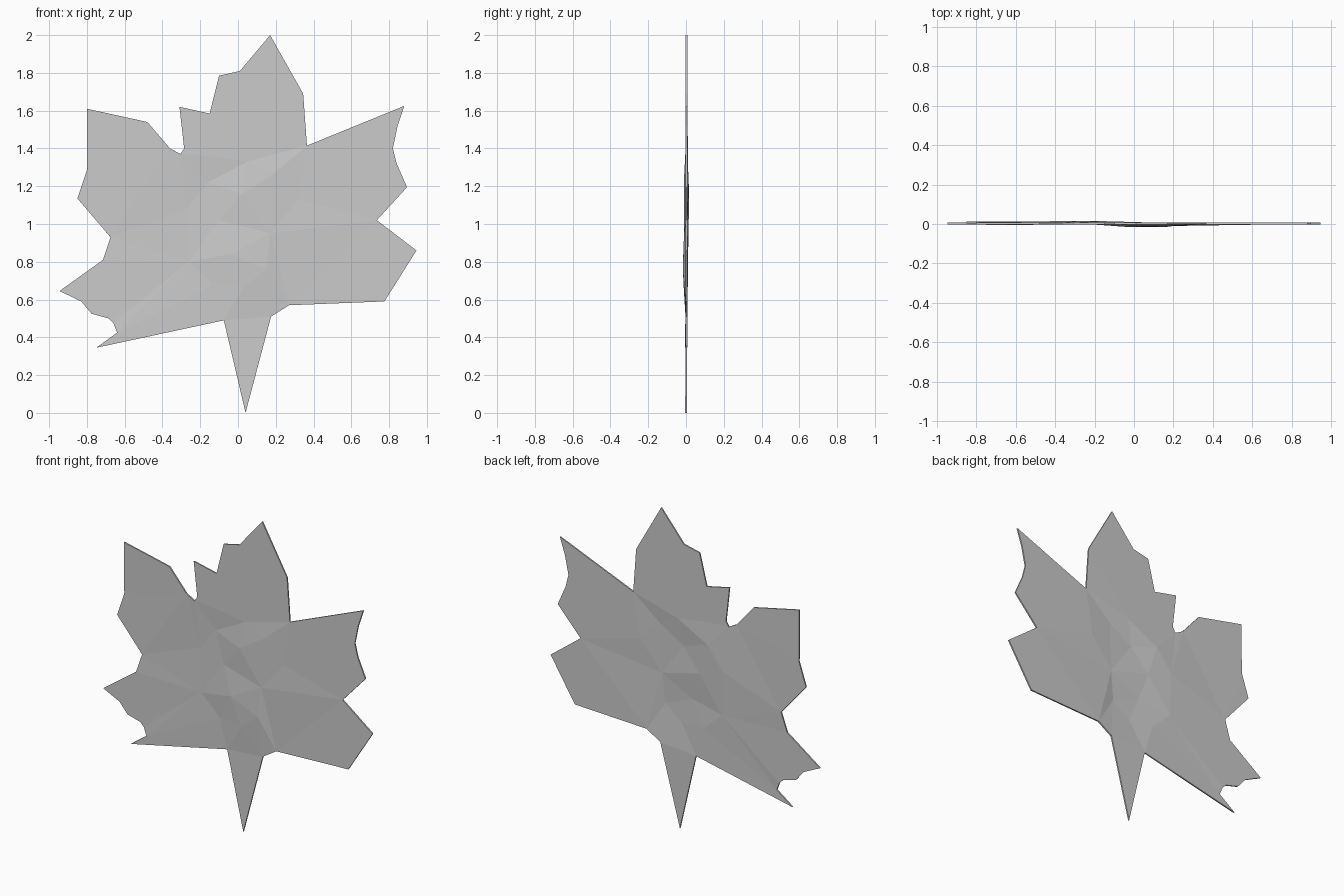
import bpy, bmesh
from mathutils import Vector
from mathutils.geometry import delaunay_2d_cdt

THICK = 0.009

# Leaf silhouette (x, z), clockwise from the top tip
outline = [
    (0.17, 2.0), (0.345, 1.69), (0.365, 1.415), (0.88, 1.625), (0.845, 1.52),
    (0.82, 1.40), (0.84, 1.32), (0.895, 1.195), (0.735, 1.02), (0.945, 0.86),
    (0.775, 0.59), (0.27, 0.57), (0.175, 0.51), (0.04, 0.0), (-0.075, 0.49),
    (-0.75, 0.345), (-0.64, 0.425), (-0.66, 0.475), (-0.685, 0.50), (-0.775, 0.525),
    (-0.83, 0.59), (-0.945, 0.645), (-0.715, 0.81), (-0.675, 0.93), (-0.85, 1.135),
    (-0.80, 1.285), (-0.80, 1.61), (-0.48, 1.54), (-0.36, 1.40), (-0.305, 1.37),
    (-0.285, 1.40), (-0.31, 1.62), (-0.15, 1.585), (-0.10, 1.785), (0.01, 1.81)]

# Inner blade points (x, z, y): gentle dents and ridges near the centre
inner = [
    (-0.04, 0.84, -0.010), (0.15, 0.76, -0.012), (0.03, 0.67, -0.008),
    (-0.13, 0.68, 0.003), (-0.26, 0.80, 0.006), (-0.27, 1.08, 0.011),
    (-0.10, 1.02, 0.004), (0.17, 0.95, -0.006), (0.02, 1.16, -0.007),
    (0.32, 1.13, 0.002), (-0.16, 1.22, 0.010), (0.18, 1.26, -0.005),
    (-0.15, 1.36, 0.003), (0.05, 1.33, 0.004)]


def edge_y(x, z):
    """Small offset of the rim: flat stem, slightly raised blade."""
    if z < 0.45:
        return 0.0
    return 0.007 if -0.86 < x < -0.6 and 0.9 < z < 1.3 else 0.003


n = len(outline)
pts = [Vector(p) for p in outline] + [Vector(p[:2]) for p in inner]
ys = [edge_y(*p) for p in outline] + [p[2] for p in inner]
rim = [(i, (i + 1) % n) for i in range(n)]
co, _, faces, orig, _, _ = delaunay_2d_cdt(pts, rim, [], 1, 1e-5)

# Faceted blade, one sheet
bm = bmesh.new()
verts = [bm.verts.new((c.x, ys[o[0]] if o else 0, c.y)) for c, o in zip(co, orig)]
for f in faces:
    bm.faces.new([verts[i] for i in f])
bmesh.ops.recalc_face_normals(bm, faces=bm.faces)
mesh = bpy.data.meshes.new("leaf")
bm.to_mesh(mesh)
bm.free()
leaf = bpy.data.objects.new("leaf", mesh)
bpy.context.collection.objects.link(leaf)

# Paper-thin thickness
solid = leaf.modifiers.new("thickness", 'SOLIDIFY')
solid.thickness = THICK
solid.offset = 0
